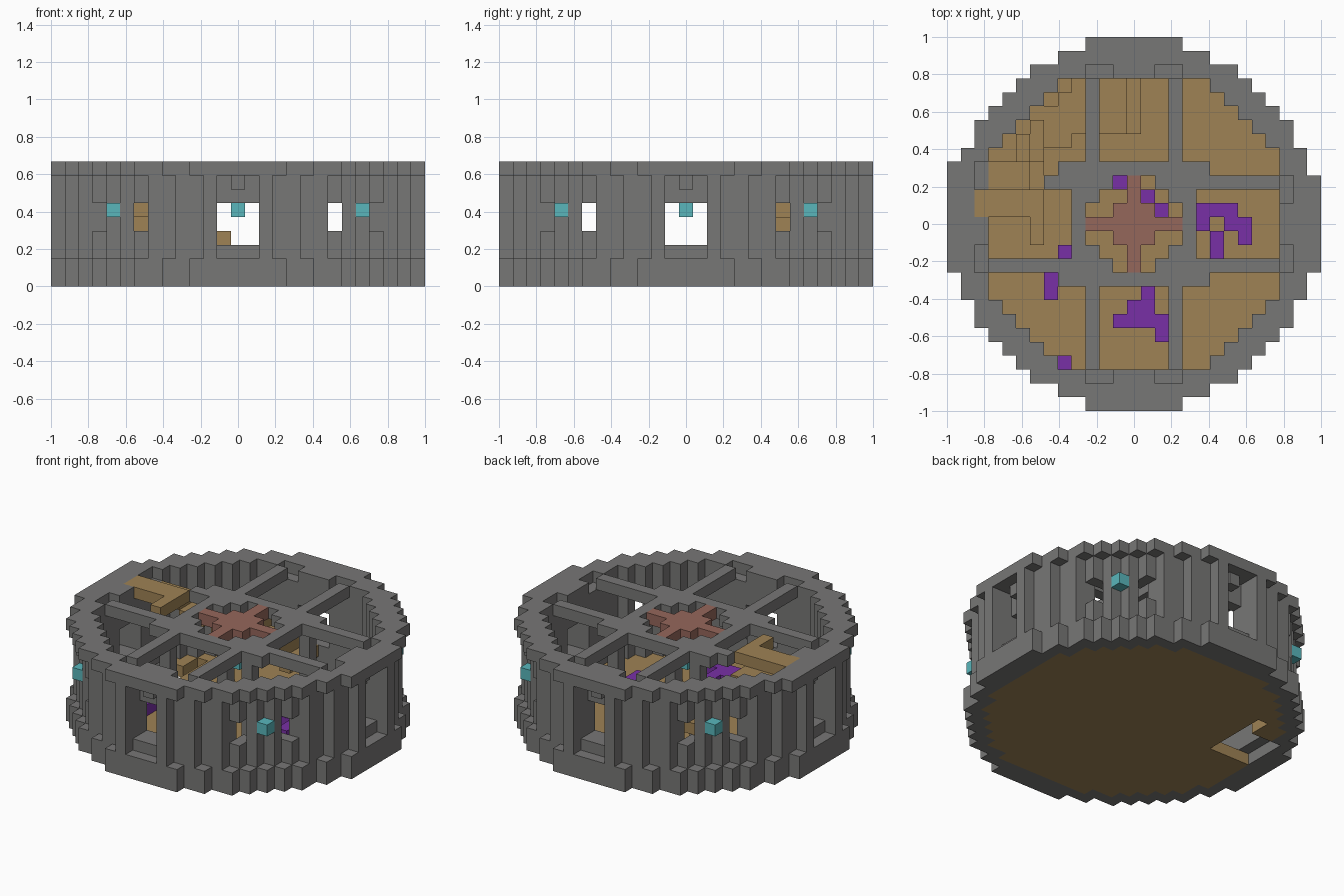
import bpy, bmesh
from mathutils import Vector

if "Cube" in bpy.data.objects:
    bpy.data.objects.remove(bpy.data.objects["Cube"])

U = 2 / 27  # edge of one block


def material(name, rgb):
    m = bpy.data.materials.new(name)
    m.use_nodes = True
    m.diffuse_color = (*rgb, 1)
    m.node_tree.nodes["Principled BSDF"].inputs["Base Color"].default_value = (*rgb, 1)
    return m


stone = material("grey stone", (.186, .184, .18))
wood = material("brown wood", (.345, .225, .09))
brick = material("red brick", (.3, .135, .105))
purple = material("purple", (.19, .03, .38))
teal = material("teal lamp", (.1, .47, .5))

SIDES = [Vector(d) for d in ((1, 0, 0), (-1, 0, 0), (0, 1, 0), (0, -1, 0), (0, 0, 1), (0, 0, -1))]


def blocks(name, cells, mat):
    """Build the outer skin of a set of (i, j, k) blocks."""
    bm = bmesh.new()
    verts = {}

    def vert(p):
        key = tuple(round(c * 2) for c in p)
        if key not in verts:
            verts[key] = bm.verts.new(p * U)
        return verts[key]

    for c in cells:
        mid = Vector((c[0], c[1], c[2] + .5))
        for d in SIDES:
            if tuple(int(a + b) for a, b in zip(c, d)) in cells:
                continue
            u = Vector((d.y, d.z, d.x)) / 2
            v = d.cross(u)
            bm.faces.new([vert(mid + d / 2 + a * u + b * v)
                          for a, b in ((1, 1), (-1, 1), (-1, -1), (1, -1))])
    me = bpy.data.meshes.new(name)
    bm.to_mesh(me)
    bm.free()
    me.materials.append(mat)
    ob = bpy.data.objects.new(name, me)
    bpy.context.collection.objects.link(ob)


def box(i0, i1, j0, j1, k0, k1):
    return {(i, j, k) for i in range(i0, i1 + 1)
            for j in range(j0, j1 + 1) for k in range(k0, k1 + 1)}


def spread(i, j):
    """Every mirrored and swapped copy of a plan position."""
    return {(a * s, b * t) for a, b in ((i, j), (j, i)) for s in (1, -1) for t in (1, -1)}


disc = {(i, j) for i, j, k in box(-13, 13, -13, 13, 0, 0) if i * i + j * j < 180}
inner = {(i, j) for i, j in disc if i * i + j * j < 127 and max(abs(i), abs(j)) < 11}
ring = disc - inner
edge = {(i, j) for i, j in disc
        if not {(i + 1, j), (i - 1, j), (i, j + 1), (i, j - 1)} <= disc}
floor = {(i, j) for i, j in disc if i * i + j * j < 140}
hatch = box(-11, -8, 1, 4, 0, 0) | box(-8, -8, 5, 6, 0, 0)

# Floor
blocks("floor", {(i, j, 0) for i, j in floor} - hatch, wood)

# Base courses
blocks("base_ring", {(i, j, 0) for i, j in disc - floor} | {(i, j, 1) for i, j in ring}, stone)


# Outer wall with narrow pillars, recesses and windows
def solid(i, j, k):
    a, b = sorted((abs(i), abs(j)))
    if a <= 1 and b >= 11:
        if k in (3, 4, 5) or b == 13:
            return False
        return b == 11 or k == 2 or (a == 0 and k == 7)
    if (i, j) in edge:
        return a in (2, 4, 6)
    return not (k in (4, 5) and 7 in (a, b) and b >= 8)


blocks("outer_wall", {(i, j, k) for i, j in ring for k in range(2, 8) if solid(i, j, k)}, stone)

# Top ring, notched beside the beam ends and at the stair landing
notches = spread(2, 11) | spread(3, 11) | {(-11, j) for j in range(1, 5)}
blocks("top_ring", {(i, j, 8) for i, j in ring - notches} | {(-13, 4, 8)}, stone)

# Roof beams and central hub
beams = {(*p, 8) for n in range(4, 11) for p in spread(3, n)} - box(-10, -7, 3, 3, 8, 8)
hub = {(i, j, 8) for i, j, k in box(-4, 4, -4, 4, 0, 0)
       if max(abs(i), abs(j)) == 4 or abs(i) + abs(j) > 4}
shoulders = {(s * 5, t * 4, 8) for s in (1, -1) for t in (1, -1)}
blocks("roof_beams", beams | hub | shoulders, stone)
for n, (i, j) in enumerate(sorted(spread(4, 4))):
    blocks(f"hub_column_{n + 1}", box(i, i, j, j, 1, 7), stone)

# Red cross set in the hub
blocks("roof_cross", box(-3, 3, 0, 0, 8, 8) | box(0, 0, -3, 3, 8, 8) | box(-1, 1, -1, 1, 8, 8), brick)

# Lamps
for n, (i, j) in enumerate([(0, 0)] + sorted(spread(9, 9))):
    blocks(f"lamp_{n + 1}", {(i, j, 5)}, teal)

# Staircase climbing the back wall: column, row range and height of each step
steps = {(-7, 8, 4)}
for i, j0, j1, k in ((0, 7, 10, 2), (-1, 7, 10, 3), (-2, 7, 10, 3), (-3, 7, 10, 3),
                     (-4, 7, 10, 4), (-5, 6, 9, 4), (-6, 6, 8, 4), (-7, 5, 7, 5),
                     (-8, 5, 6, 6), (-7, 3, 4, 6)):
    steps |= box(i, i, j0, j1, k, k)
blocks("staircase", steps | box(-11, -8, 3, 4, 7, 7), wood)

# T-shaped landing at roof level
blocks("stair_landing", box(-11, -8, 1, 2, 8, 8) | box(-7, -7, -1, 2, 8, 8), wood)

# Purple furnishings standing on the floor
blocks("right_room_furnishing", box(5, 7, 1, 1, 1, 1) | box(7, 8, 0, 0, 1, 1)
       | box(6, 6, -2, -1, 1, 1) | {(5, 0, 1), (8, -1, 1)}, purple)
blocks("front_room_furnishing", box(0, 1, -6, -6, 1, 1) | box(-1, 2, -7, -7, 1, 1)
       | {(1, -5, 1), (2, -8, 1)}, purple)
blocks("small_furnishings", box(-6, -6, -5, -4, 1, 1)
       | {(-5, -2, 1), (-5, -10, 1), (-1, 3, 1), (1, 2, 1), (2, 1, 1)}, purple)
